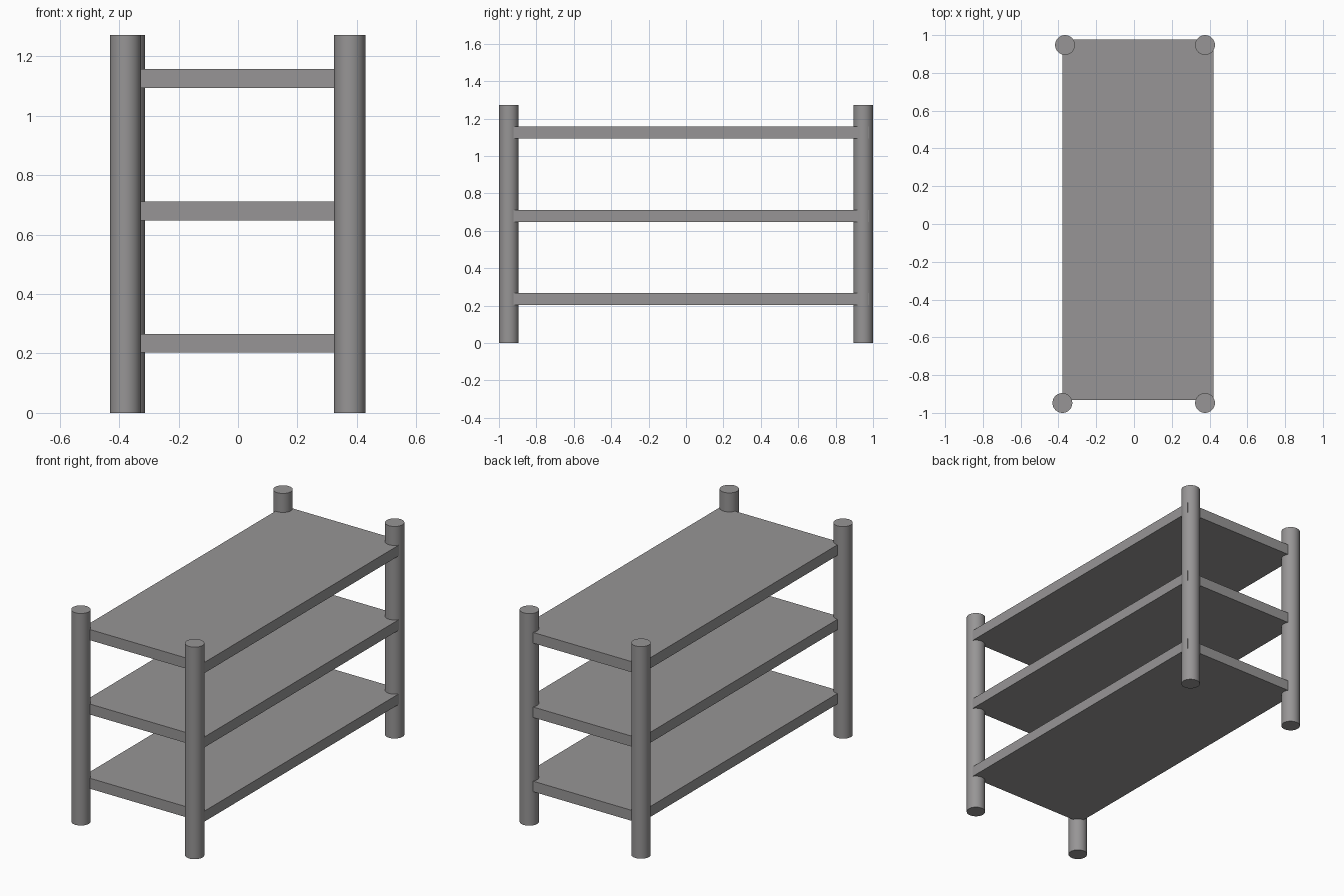
import bpy

if "Cube" in bpy.data.objects:
    bpy.data.objects.remove(bpy.data.objects["Cube"])

# One flat warm grey for the whole rack
grey = bpy.data.materials.new("warm grey")
grey.diffuse_color = (0.31, 0.302, 0.303, 1.0)
grey.use_nodes = True
grey.node_tree.nodes["Principled BSDF"].inputs["Base Color"].default_value = grey.diffuse_color

POST_RADIUS = 0.0525
POST_HEIGHT = 1.272


def add_post(name, x, y):
    bpy.ops.mesh.primitive_cylinder_add(
        vertices=48, radius=POST_RADIUS, depth=POST_HEIGHT,
        location=(x, y, POST_HEIGHT / 2))
    post = bpy.context.object
    post.name = name
    post.data.materials.append(grey)
    bpy.ops.object.shade_smooth_by_angle()


def add_shelf(name, z0, z1):
    x0, x1, y0, y1 = -0.378, 0.422, -0.931, 0.977
    bpy.ops.mesh.primitive_cube_add(
        size=1, location=((x0 + x1) / 2, (y0 + y1) / 2, (z0 + z1) / 2))
    shelf = bpy.context.object
    shelf.name = name
    shelf.scale = (x1 - x0, y1 - y0, z1 - z0)
    bpy.ops.object.transform_apply(location=False, rotation=False, scale=True)
    shelf.data.materials.append(grey)


# Four round corner posts (the back left one stands slightly inward)
add_post("front_left_post", -0.379, -0.9475)
add_post("front_right_post", 0.376, -0.9475)
add_post("back_left_post", -0.365, 0.9475)
add_post("back_right_post", 0.376, 0.9475)

# Three flat shelves
add_shelf("bottom_shelf", 0.203, 0.266)
add_shelf("middle_shelf", 0.648, 0.711)
add_shelf("top_shelf", 1.094, 1.158)
